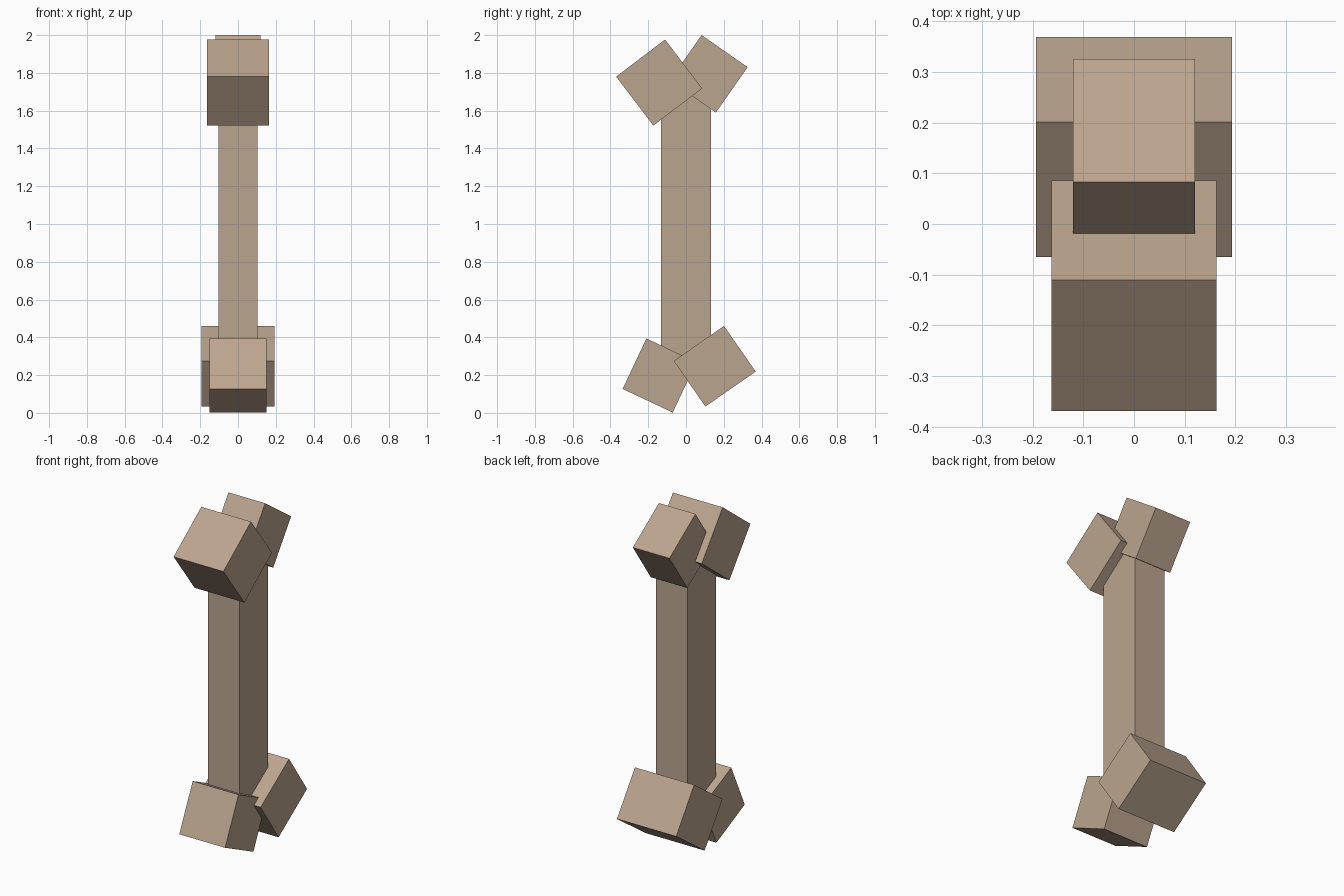
import bpy
from math import radians

if "Cube" in bpy.data.objects:
    bpy.data.objects.remove(bpy.data.objects["Cube"])

bone = bpy.data.materials.new("bone_tan")
bone.diffuse_color = (0.50, 0.376, 0.275, 1)
bone.use_nodes = True
bone.node_tree.nodes["Principled BSDF"].inputs["Base Color"].default_value = bone.diffuse_color


def block(name, center_y, center_z, size, tilt=0):
    """Box centred on x = 0, tilted about the x axis."""
    bpy.ops.mesh.primitive_cube_add(size=1, location=(0, center_y, center_z),
                                    rotation=(radians(tilt), 0, 0))
    obj = bpy.context.object
    obj.name = name
    obj.scale = size
    bpy.ops.object.transform_apply(location=False, rotation=False, scale=True)
    obj.data.materials.append(bone)
    return obj


# Long straight shaft
block("shaft", 0, 1.0, (0.206, 0.266, 1.46))

# Tilted knobs at the upper end
block("upper_front_knob", -0.142, 1.749, (0.326, 0.325, 0.325), 37.2)
block("upper_back_knob", 0.1205, 1.795, (0.24, 0.297, 0.293), -34.9)

# Tilted knobs at the lower end
block("lower_front_knob", -0.14, 0.198, (0.30, 0.293, 0.295), -25.2)
block("lower_back_knob", 0.152, 0.247, (0.388, 0.324, 0.294), 34.8)
